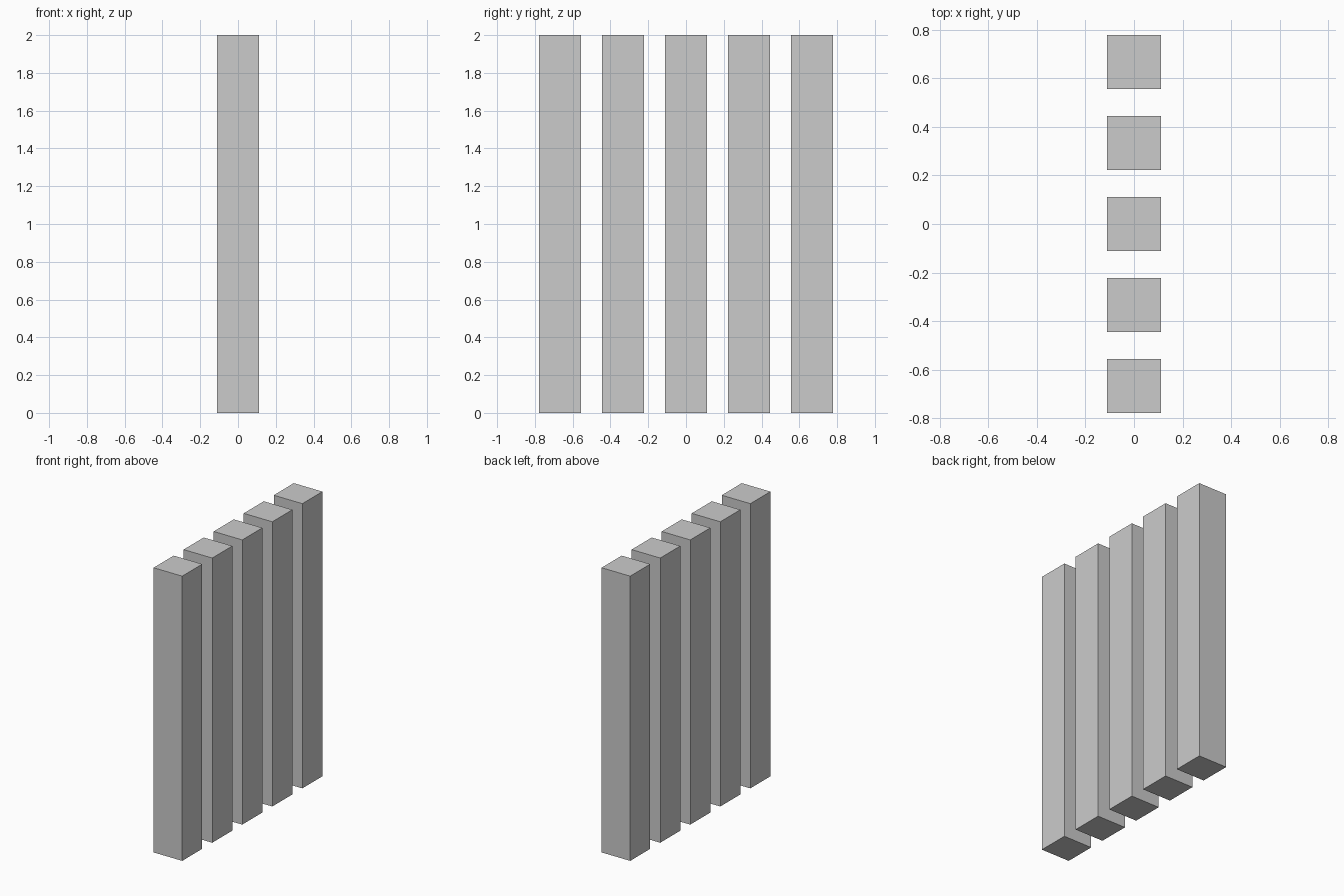
import bpy

if "Cube" in bpy.data.objects:
    bpy.data.objects.remove(bpy.data.objects["Cube"])

WIDTH = 2 / 9    # square cross-section of each post
PITCH = 1 / 3    # spacing between post centres
HEIGHT = 2.0


def add_post(index, y):
    bpy.ops.mesh.primitive_cube_add(size=1, location=(0, y, HEIGHT / 2))
    post = bpy.context.object
    post.name = f"post_{index + 1}"
    post.scale = (WIDTH, WIDTH, HEIGHT)
    bpy.ops.object.transform_apply(location=False, rotation=False, scale=True)


# Row of five separate square posts along y
for i in range(5):
    add_post(i, (i - 2) * PITCH)
